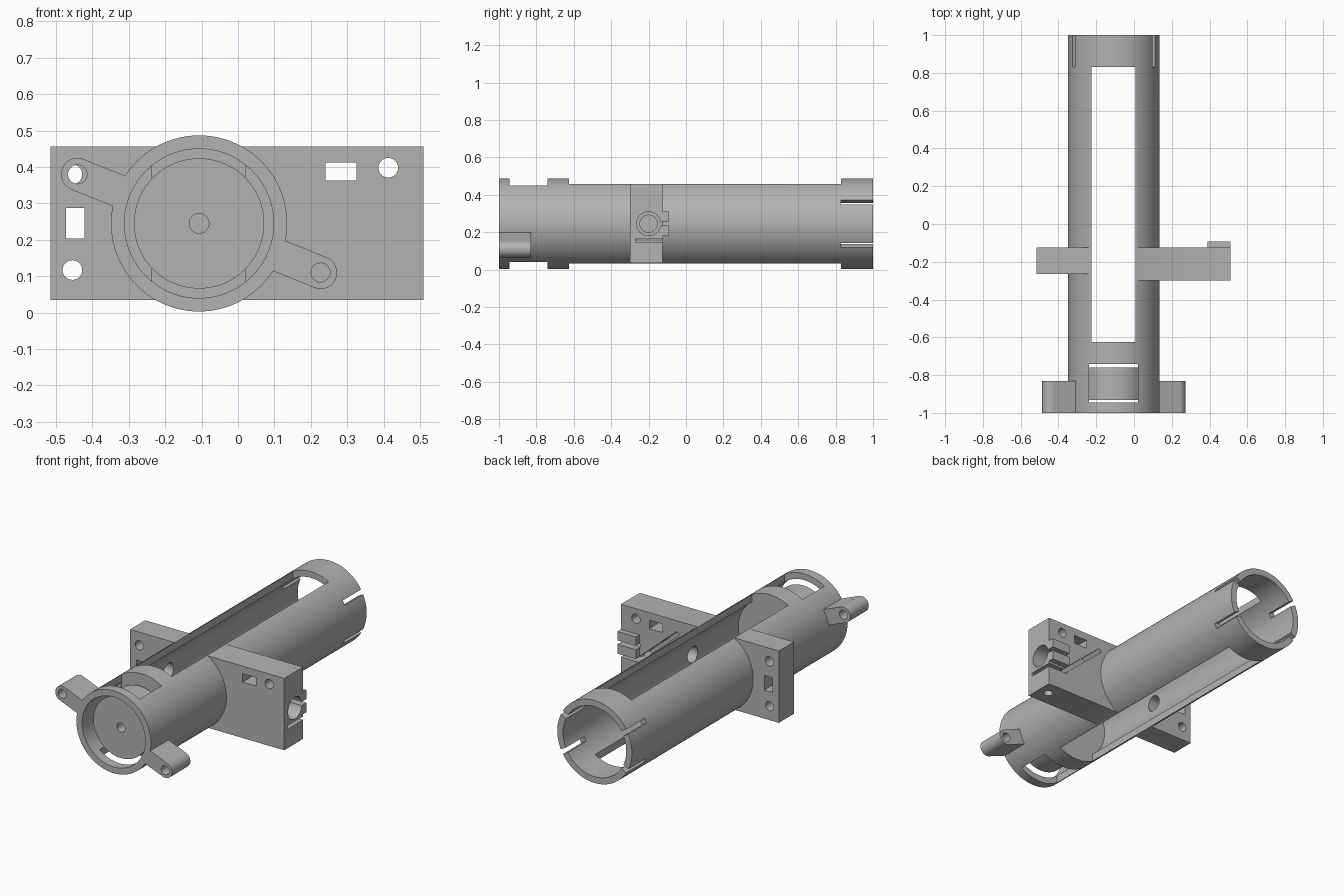
import bpy
from math import radians, atan2, hypot, pi
from mathutils import Vector

cube = bpy.data.objects.get("Cube")
if cube:
    bpy.data.objects.remove(cube, do_unlink=True)

grey = bpy.data.materials.new("plain grey")
grey.use_nodes = True
colour = (0.45, 0.45, 0.45, 1)
grey.diffuse_color = colour
grey.node_tree.nodes["Principled BSDF"].inputs["Base Color"].default_value = colour

CX, CZ = -0.107, 0.245      # tube axis
R, BORE = 0.242, 0.205      # tube radii
BACK = -0.125               # rear face of the side blocks
AXES = {"x": (0, pi / 2, 0), "y": (pi / 2, 0, 0), "z": (0, 0, 0)}


def box(name, x, y, z, turn=0):
    """Box from ranges, turned about its own y axis."""
    mid = [(a + b) / 2 for a, b in (x, y, z)]
    bpy.ops.mesh.primitive_cube_add(size=1, location=mid)
    ob = bpy.context.object
    ob.name = name
    ob.scale = [b - a for a, b in (x, y, z)]
    ob.rotation_euler.y = turn
    bpy.ops.object.transform_apply(location=False, rotation=False, scale=True)
    return ob


def rod(name, axis, radius, start, end, across, sides=48):
    """Cylinder along an axis; across gives the other two coordinates."""
    i = "xyz".index(axis)
    mid = list(across)
    mid.insert(i, (start + end) / 2)
    bpy.ops.mesh.primitive_cylinder_add(vertices=sides, radius=radius, depth=end - start,
                                        location=mid, rotation=AXES[axis])
    ob = bpy.context.object
    ob.name = name
    return ob


def combine(target, tool, operation):
    mod = target.modifiers.new("bool", "BOOLEAN")
    mod.operation = operation
    mod.solver = "EXACT"
    mod.object = tool
    bpy.context.view_layer.objects.active = target
    bpy.ops.object.modifier_apply(modifier=mod.name)
    bpy.data.objects.remove(tool, do_unlink=True)


def add(target, tool):
    combine(target, tool, "UNION")


def cut(target, tool):
    combine(target, tool, "DIFFERENCE")


def finish(ob):
    ob.data.materials.clear()
    ob.data.materials.append(grey)
    bpy.ops.object.select_all(action="DESELECT")
    ob.select_set(True)
    bpy.context.view_layer.objects.active = ob
    bpy.ops.object.shade_smooth_by_angle(angle=radians(30))


# Solid tube with the two side blocks and clamp lug
body = rod("tube_body", "y", R, -1, 1, (CX, CZ), 128)
add(body, box("right_block", (-0.515, -0.10), (-0.265, BACK), (0.035, 0.457)))
add(body, box("left_block", (-0.11, 0.51), (-0.30, BACK), (0.035, 0.457)))
add(body, box("clamp_lug", (0.39, 0.51), (-0.2, -0.092), (0.18, 0.31)))

# Mounting ears, opposite each other
ear_x, ear_z = 0.334, 0.135
for s in (1, -1):
    ex, ez = CX + s * ear_x, CZ - s * ear_z
    length = hypot(ear_x, ear_z)
    mx, mz = (CX + ex) / 2, (CZ + ez) / 2
    add(body, box("ear_arm", (mx - length / 2, mx + length / 2), (-1, -0.83),
                  (mz - 0.045, mz + 0.045), atan2(ear_z, ear_x)))
    add(body, rod("ear_tip", "y", 0.045, -1, -0.83, (ex, ez)))
for s in (1, -1):
    cut(body, rod("ear_hole", "y", 0.026, -1.1, -0.75, (CX + s * ear_x, CZ - s * ear_z), 32))

# Bore on both sides of the solid bulkhead
cut(body, rod("front_bore", "y", BORE, -1.1, -0.745, (CX, CZ), 128))
cut(body, rod("main_bore", "y", BORE, -0.625, 1.1, (CX, CZ), 128))

# Windows through top and bottom
cut(body, box("front_window", (-0.237, 0.021), (-0.945, -0.74), (-0.2, 0.7)))
cut(body, box("main_window", (-0.225, 0.008), (-0.625, 0.83), (-0.2, 0.7)))

# Radial slits in the rear rim
for s in (1, -1):
    cut(body, box("rim_slit", (CX - 0.4, CX + 0.4), (0.83, 1.1),
                  (CZ - 0.014, CZ + 0.014), s * radians(28.4)))

# Holes through the blocks, front to back
for x, z in ((0.413, 0.398), (-0.455, 0.38), (-0.455, 0.117)):
    cut(body, rod("block_hole", "y", 0.027, -0.4, 0, (x, z), 32))
cut(body, box("wide_opening", (0.24, 0.326), (-0.4, 0), (0.363, 0.413)))
cut(body, box("tall_opening", (-0.473, -0.422), (-0.4, 0), (0.203, 0.288)))

# Crossways bore with a wider mouth, split towards the clamp lug
cut(body, rod("cross_bore", "x", 0.046, -0.39, 0.6, (-0.2, CZ)))
cut(body, rod("bore_mouth", "x", 0.064, 0.39, 0.6, (-0.2, CZ)))
cut(body, box("clamp_split", (0.385, 0.6), (-0.2, 0), (0.235, 0.257)))

# Flexing slot, its sloping continuation and the screw hole below
cut(body, box("flex_slot", (0.38, 0.6), (-0.27, 0), (0.147, 0.167)))
a, b = Vector((0.40, 0.157)), Vector((0.14, 0.385))
m, d = (a + b) / 2, a - b
half = d.length / 2
cut(body, box("sloping_slot", (m.x - half, m.x + half), (-0.27, 0),
              (m.y - 0.012, m.y + 0.012), atan2(-d.y, d.x)))
cut(body, rod("screw_hole", "z", 0.025, -0.1, 0.155, (0.445, -0.21), 32))
finish(body)

# Loose round plug in the front chamber
plug = rod("front_plug", "y", 0.179, -0.933, -0.76, (CX, CZ), 96)
cut(plug, rod("plug_hole", "y", 0.027, -1.1, -0.7, (CX, CZ), 32))
finish(plug)
